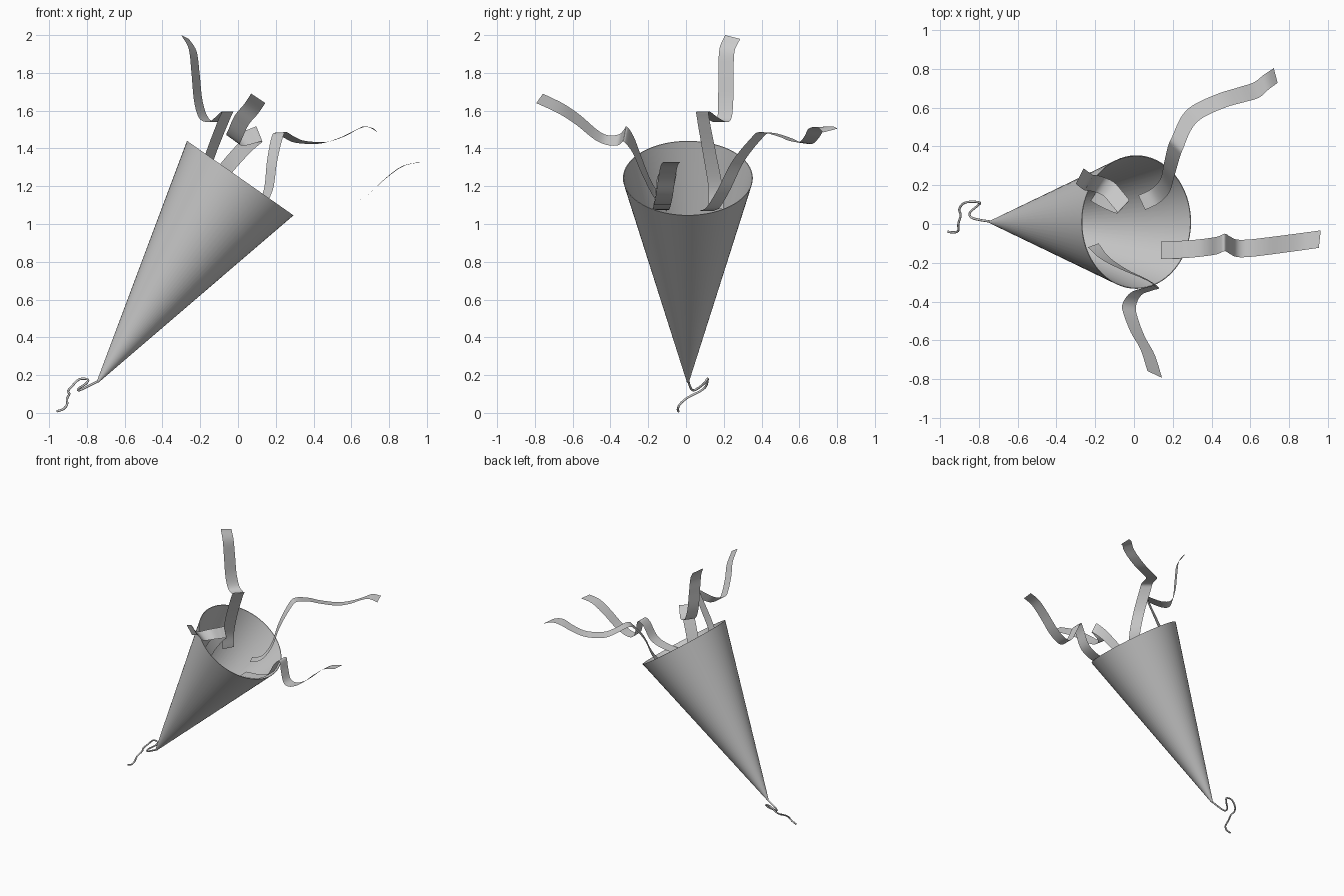
import bpy, bmesh, math
from mathutils import Vector


def finish(name, bm, smooth_angle=40):
    me = bpy.data.meshes.new(name)
    bm.to_mesh(me)
    bm.free()
    ob = bpy.data.objects.new(name, me)
    bpy.context.collection.objects.link(ob)
    bpy.context.view_layer.objects.active = ob
    ob.select_set(True)
    bpy.ops.object.shade_smooth_by_angle(angle=math.radians(smooth_angle))
    ob.select_set(False)
    return ob


def spline(pts, steps):
    """Catmull-Rom samples through the control points."""
    p = [Vector(q) for q in pts]
    p = [2 * p[0] - p[1]] + p + [2 * p[-1] - p[-2]]
    out = []
    for i in range(1, len(p) - 2):
        a, b, c, d = p[i - 1:i + 3]
        for s in range(steps):
            t = s / steps
            out.append(0.5 * (2 * b + (c - a) * t + (2 * a - 5 * b + 4 * c - d) * t * t
                              + (3 * b - a - 3 * c + d) * t ** 3))
    return out + [p[-2]]


def ribbon(name, centers, widths):
    """Sheet swept along centers; widths = {control index: full width vector}."""
    keys = sorted(widths)
    full = []
    for i in range(len(centers)):
        lo = max(k for k in keys if k <= i)
        hi = min(k for k in keys if k >= i)
        f = 0 if hi == lo else (i - lo) / (hi - lo)
        full.append(Vector(widths[lo]).lerp(Vector(widths[hi]), f))
    bm = bmesh.new()
    prev = None
    for c, w in zip(spline(centers, 6), spline(full, 6)):
        row = [bm.verts.new(c - w / 2), bm.verts.new(c + w / 2)]
        if prev:
            bm.faces.new((prev[0], prev[1], row[1], row[0]))
        prev = row
    return finish(name, bm, 60)


# Hollow paper cone: outer wall, rim, inner wall
apex = Vector((-0.742, 0.01, 0.165))
rim = Vector((0.012, 0.01, 1.243))
axis = (rim - apex).normalized()
length = (rim - apex).length
turn = axis.to_track_quat('Z', 'Y')
profile = [(0.006, 0.0), (0.344, length), (0.340, length), (0.003, 0.012)]
N = 64
bm = bmesh.new()
rings = []
for r, h in profile:
    rings.append([bm.verts.new(apex + turn @ Vector((r * math.cos(2 * math.pi * k / N),
                                                     r * math.sin(2 * math.pi * k / N), h)))
                  for k in range(N)])
for a, b in zip(rings, rings[1:]):
    for k in range(N):
        bm.faces.new((a[k], a[(k + 1) % N], b[(k + 1) % N], b[k]))
bm.faces.new(rings[0][::-1])
bm.faces.new(rings[-1])
finish("party_popper_cone", bm)

# Pull string at the tip
cu = bpy.data.curves.new("pull_string", 'CURVE')
cu.dimensions = '3D'
cu.bevel_depth = 0.006
cu.bevel_resolution = 2
cu.use_fill_caps = True
path = spline([(-0.735, 0.012, 0.17), (-0.80, 0.022, 0.138), (-0.84, 0.035, 0.12),
               (-0.845, 0.06, 0.128), (-0.805, 0.095, 0.155), (-0.795, 0.11, 0.177),
               (-0.84, 0.115, 0.178), (-0.88, 0.105, 0.14), (-0.90, 0.075, 0.115),
               (-0.893, 0.045, 0.10), (-0.905, 0.0, 0.075), (-0.905, -0.033, 0.045),
               (-0.925, -0.043, 0.02), (-0.96, -0.04, 0.008)], 4)
sp = cu.splines.new('POLY')
sp.points.add(len(path) - 1)
for q, v in zip(sp.points, path):
    q.co = (*v, 1)
bpy.context.collection.objects.link(bpy.data.objects.new("pull_string", cu))

# Streamers
ribbon("streamer_right",
       [(0.14, -0.135, 1.075), (0.27, -0.13, 1.085), (0.37, -0.12, 1.13), (0.43, -0.11, 1.235),
        (0.468, -0.095, 1.265), (0.495, -0.11, 1.19), (0.53, -0.125, 1.115), (0.59, -0.125, 1.103),
        (0.68, -0.115, 1.15), (0.78, -0.102, 1.24), (0.87, -0.09, 1.305), (0.957, -0.078, 1.327)],
       {0: (0, 0.09, 0), 8: (0, 0.09, 0), 11: (0.01, 0.09, 0)})
ribbon("streamer_top",
       [(-0.20, 0.16, 1.08), (-0.195, 0.155, 1.2), (-0.145, 0.125, 1.37), (-0.075, 0.092, 1.55),
        (-0.055, 0.09, 1.595), (-0.09, 0.135, 1.565), (-0.13, 0.18, 1.54), (-0.18, 0.203, 1.56),
        (-0.21, 0.21, 1.65), (-0.225, 0.212, 1.8), (-0.24, 0.217, 1.92), (-0.28, 0.247, 1.99)],
       {0: (0.045, 0.08, 0), 3: (0.06, 0.065, 0), 5: (0.06, 0.065, 0),
        8: (0.045, 0.08, 0), 11: (0.04, 0.08, -0.02)})
ribbon("streamer_front",
       [(-0.21, -0.11, 1.10), (-0.15, -0.175, 1.18), (-0.05, -0.235, 1.31), (0.05, -0.28, 1.42),
        (0.113, -0.32, 1.475), (0.075, -0.335, 1.465), (0.01, -0.36, 1.445), (-0.025, -0.42, 1.445),
        (-0.015, -0.48, 1.475), (0.02, -0.57, 1.55), (0.07, -0.66, 1.61), (0.107, -0.775, 1.665)],
       {0: (0.055, 0.02, -0.07), 2: (0.03, 0.0, -0.085), 4: (0.03, -0.015, -0.08),
        7: (0.07, -0.01, -0.05), 11: (0.075, -0.035, -0.05)})
ribbon("streamer_back",
       [(0.04, 0.11, 1.07), (0.11, 0.145, 1.09), (0.16, 0.20, 1.18), (0.18, 0.275, 1.33),
        (0.205, 0.37, 1.45), (0.225, 0.42, 1.485), (0.27, 0.52, 1.46), (0.33, 0.58, 1.435),
        (0.45, 0.635, 1.43), (0.55, 0.665, 1.46), (0.63, 0.69, 1.50), (0.68, 0.73, 1.515),
        (0.73, 0.765, 1.495)],
       {0: (0.035, -0.075, 0), 4: (0.06, -0.06, 0), 7: (0.05, -0.065, 0.01),
        10: (0.025, -0.08, 0.01), 12: (0.02, -0.075, -0.02)})
